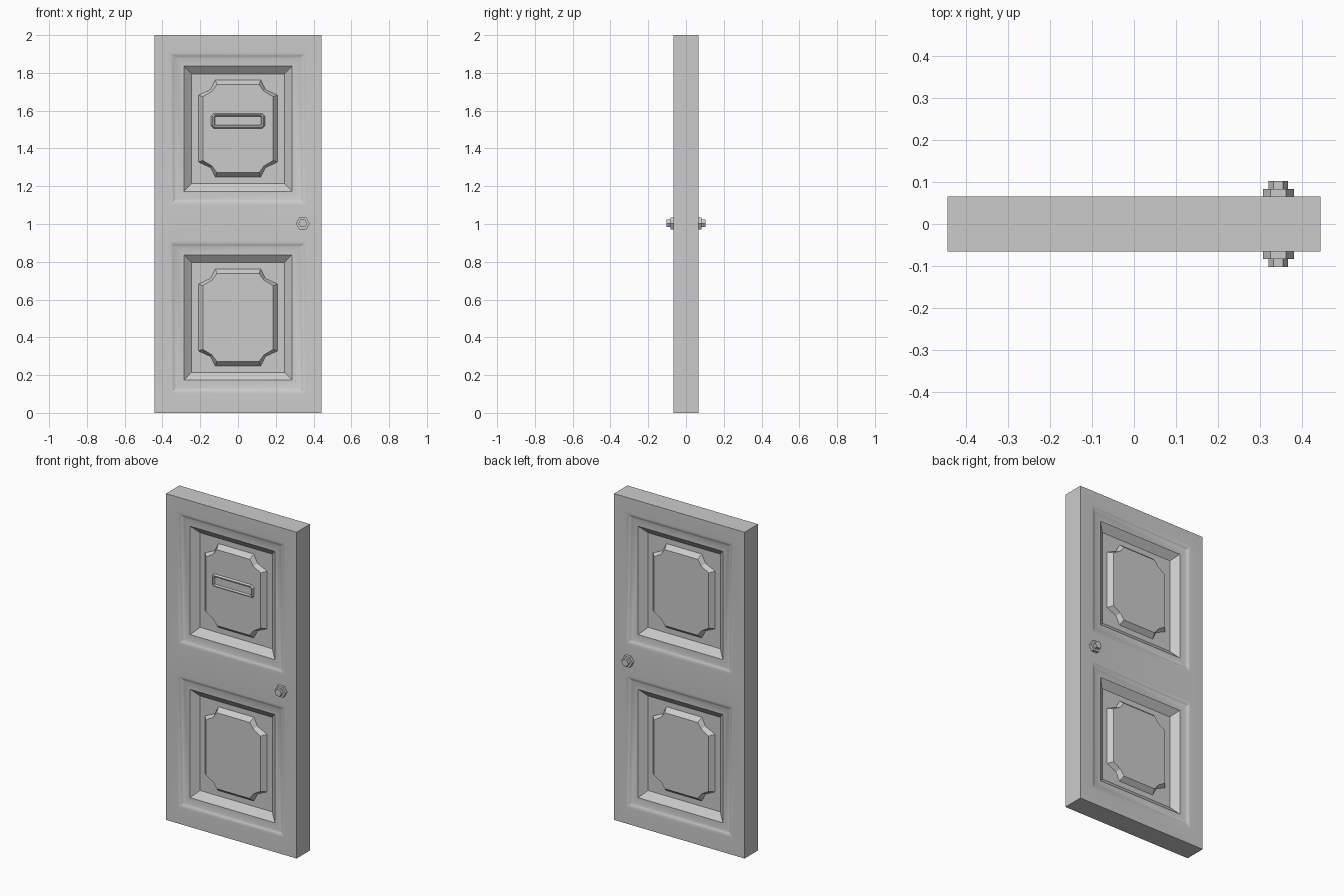
import bpy, bmesh, math
from mathutils import Matrix

cube = bpy.data.objects.get("Cube")
if cube:
    bpy.data.objects.remove(cube, do_unlink=True)

W, T, H = 0.443, 0.065, 2.0        # half width, half thickness, height
PANEL_X = 0.36                     # half width of a panel moulding
PANEL_Z = 0.405                    # half height of a panel moulding
CENTRES = (0.505, 1.505)

grey = bpy.data.materials.new("painted_grey")
grey.use_nodes = True
COLOUR = (0.6, 0.6, 0.6, 1)
grey.diffuse_color = COLOUR
grey.node_tree.nodes["Principled BSDF"].inputs["Base Color"].default_value = COLOUR


def finish(bm, name, smooth=False):
    bmesh.ops.remove_doubles(bm, verts=bm.verts, dist=0.0002)
    bmesh.ops.recalc_face_normals(bm, faces=bm.faces)
    mesh = bpy.data.meshes.new(name)
    bm.to_mesh(mesh)
    bm.free()
    mesh.materials.append(grey)
    obj = bpy.data.objects.new(name, mesh)
    bpy.context.collection.objects.link(obj)
    if smooth:
        bpy.ops.object.select_all(action='DESELECT')
        obj.select_set(True)
        bpy.context.view_layer.objects.active = obj
        bpy.ops.object.shade_smooth_by_angle(angle=math.radians(30))
    return obj


def stack(bm, loops, cap=True):
    """Skin successive closed loops of points, capping the last one."""
    rings = [[bm.verts.new(p) for p in loop] for loop in loops]
    for a, b in zip(rings, rings[1:]):
        for i in range(len(a)):
            j = (i + 1) % len(a)
            bm.faces.new((a[i], a[j], b[j], b[i]))
    if cap:
        bm.faces.new(rings[-1])


def rect(x, z, cz, y):
    return [(-x, y, cz - z), (x, y, cz - z), (x, y, cz + z), (-x, y, cz + z)]


def notched(inset, cz, y):
    """Rectangle with stepped, inward-pointing corners."""
    x, z, k = 0.21 - inset, 0.257 - inset, inset * 0.35
    quarter = [(x, z - 0.08 + inset - k), (0.145 - k, z - 0.05 + inset - k), (0.12 - k, z)]
    pts = quarter + [(-a, b) for a, b in reversed(quarter)]
    pts += [(-a, -b) for a, b in quarter] + [(a, -b) for a, b in reversed(quarter)]
    return [(a, y, cz + b) for a, b in pts]


def chamfered(x, z, c, cz, y):
    quarter = [(x, z - c), (x - c, z)]
    pts = quarter + [(-a, b) for a, b in reversed(quarter)]
    pts += [(-a, -b) for a, b in quarter] + [(a, -b) for a, b in reversed(quarter)]
    return [(a, y, cz + b) for a, b in pts]


# Door slab with moulded, sunken panels on both faces
STEP, FLOOR = 0.012, 0.047
PROFILE = ((0, 0), (0.01, 0.002), (0.02, 0.007), (0.032, STEP),
           (0.073, STEP), (0.115, FLOOR))
bm = bmesh.new()
xs = (-W, -PANEL_X, PANEL_X, W)
zs = [0] + [c + s * PANEL_Z for c in CENTRES for s in (-1, 1)] + [H]
for side in (-1, 1):
    for i in range(3):
        for j in range(5):
            if i == 1 and j in (1, 3):
                continue
            corners = ((i, j), (i + 1, j), (i + 1, j + 1), (i, j + 1))
            bm.faces.new([bm.verts.new((xs[a], side * T, zs[b])) for a, b in corners])
    for cz in CENTRES:
        stack(bm, [rect(PANEL_X - d, PANEL_Z - d, cz, side * (T - depth))
                   for d, depth in PROFILE])
bmesh.ops.remove_doubles(bm, verts=bm.verts, dist=0.0002)
bmesh.ops.bridge_loops(bm, edges=[e for e in bm.edges if e.is_boundary])
finish(bm, "door_slab", smooth=True)

# Raised centre fields with notched corners
FIELD = T - FLOOR + 0.028
for side, face in ((-1, "front"), (1, "back")):
    for cz, level in zip(CENTRES, ("lower", "upper")):
        bm = bmesh.new()
        stack(bm, [notched(0, cz, side * (T - FLOOR)), notched(0.024, cz, side * FIELD)])
        finish(bm, f"{face}_{level}_field")

# Letter slot: raised rim around a sunken flap
bm = bmesh.new()
SLOT_Z = 1.546
stack(bm, [chamfered(0.142, 0.04, 0.014, SLOT_Z, -FIELD),
           chamfered(0.136, 0.034, 0.011, SLOT_Z, -FIELD - 0.011),
           chamfered(0.128, 0.028, 0.007, SLOT_Z, -FIELD - 0.011),
           chamfered(0.122, 0.022, 0.003, SLOT_Z, -FIELD - 0.002)])
finish(bm, "letter_slot")

# Six-sided rosette and knob on each face
for side, face in ((-1, "front"), (1, "back")):
    for part, radius, start, end in (("rosette", 0.037, T, 0.083), ("knob", 0.023, 0.083, 0.102)):
        bm = bmesh.new()
        turn = Matrix.Translation((0.343, side * (start + end) / 2, 1.003)) @ Matrix.Rotation(math.pi / 2, 4, 'X')
        bmesh.ops.create_cone(bm, cap_ends=True, segments=6, radius1=radius, radius2=radius,
                              depth=end - start, matrix=turn @ Matrix.Rotation(math.pi / 6, 4, 'Z'))
        # Put two corners on the horizontal axis
        if max(v.co.x for v in bm.verts) < 0.343 + radius * 0.95:
            bmesh.ops.rotate(bm, verts=bm.verts, cent=(0.343, 0, 1.003),
                             matrix=Matrix.Rotation(math.pi / 6, 3, 'Y'))
        finish(bm, f"{face}_{part}")
